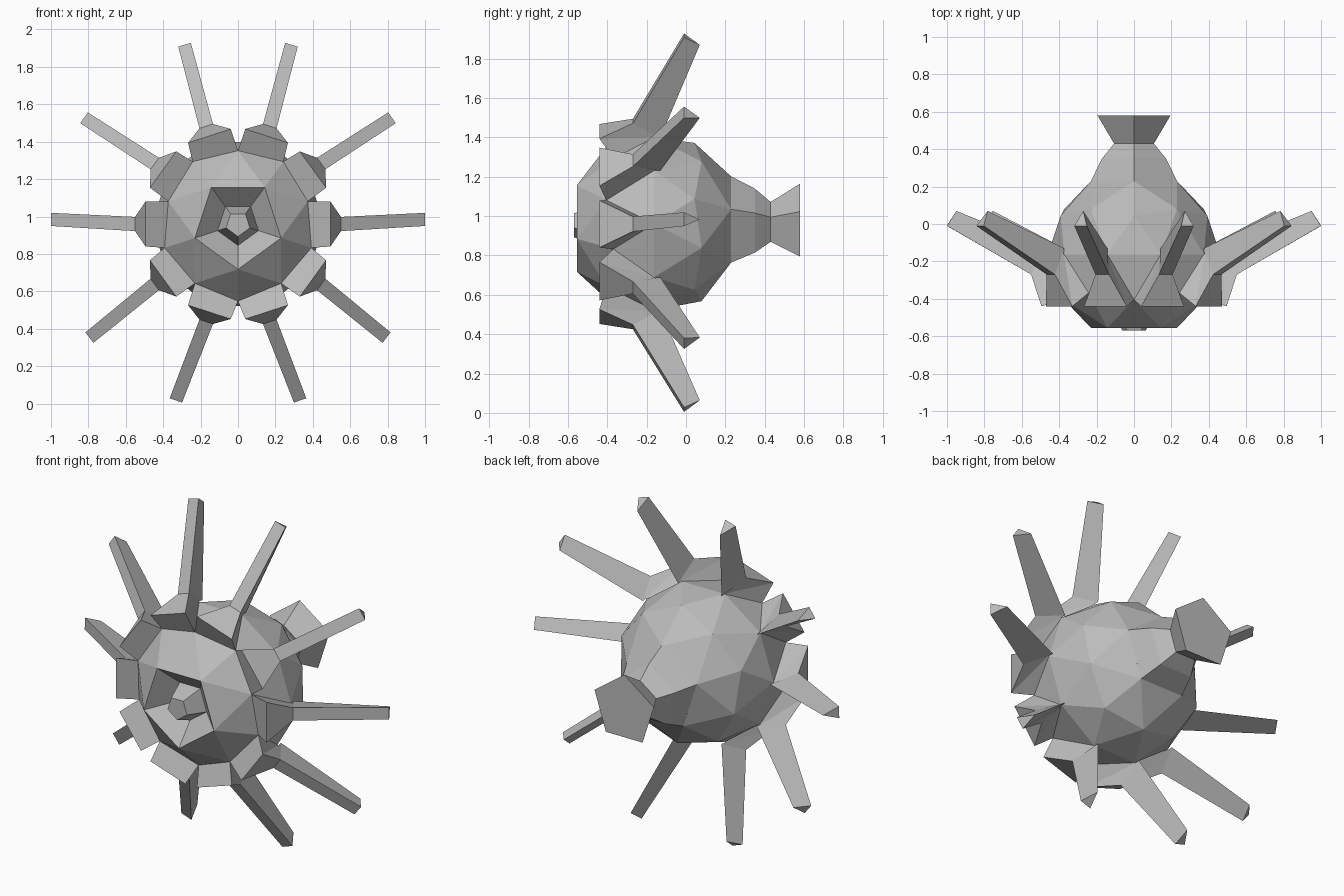
import bpy, bmesh, math
from mathutils import Matrix, Vector

cube = bpy.data.objects.get("Cube")
if cube:
    bpy.data.objects.remove(cube)

grey = bpy.data.materials.new("plain_grey")
grey.use_nodes = True
COLOR = (0.5, 0.5, 0.5, 1)
grey.diffuse_color = COLOR
grey.node_tree.nodes["Principled BSDF"].inputs["Base Color"].default_value = COLOR

RADIUS = 0.461
CENTRE = Vector((0, -0.163, 0.96))


def finish(name, bm):
    mesh = bpy.data.meshes.new(name)
    bm.to_mesh(mesh)
    bm.free()
    mesh.materials.append(grey)
    obj = bpy.data.objects.new(name, mesh)
    bpy.context.collection.objects.link(obj)
    return obj


def polar(angle, r, y, side=0.0):
    """Point around the body axis: r outward, side along the tangent."""
    c, s = math.cos(angle), math.sin(angle)
    return Vector((c * r - s * side, y, CENTRE.z + s * r + c * side))


def loft(name, rings):
    """Skin a list of matching rings and close the last one."""
    bm = bmesh.new()
    loops = [[bm.verts.new(p) for p in ring] for ring in rings]
    n = len(loops[0])
    for low, high in zip(loops, loops[1:]):
        for i in range(n):
            j = (i + 1) % n
            bm.faces.new((low[i], low[j], high[j], high[i]))
    bm.faces.new(loops[-1])
    # Orient faces consistently with the end cap as reference
    bm.faces.ensure_lookup_table()
    bm.normal_update()
    cap = bm.faces[-1]
    out = cap.calc_center_median() - sum(rings[-2], Vector()) / n
    if cap.normal.dot(out) < 0:
        bmesh.ops.reverse_faces(bm, faces=bm.faces[:])
    return finish(name, bm)


def pentagon(y, r, start):
    return [polar(math.radians(start + 72 * i), r, y) for i in range(5)]


# Faceted ball, poles along y, opened at both poles and under each leg
bm = bmesh.new()
bmesh.ops.create_icosphere(bm, subdivisions=2, radius=RADIUS)
turn = Matrix(((0, 1, 0, 0), (0, 0, 1, 0), (1, 0, 0, 0), (0, 0, 0, 1)))
bmesh.ops.transform(bm, matrix=Matrix.Translation(CENTRE) @ turn, verts=bm.verts[:])
poles = [v for v in bm.verts if abs(v.co.y - CENTRE.y) > RADIUS * 0.95]
bmesh.ops.delete(bm, geom=poles, context="VERTS")


def is_leg_face(face):
    offsets = sorted(v.co.y - CENTRE.y for v in face.verts)
    on_front = all(-0.6 * RADIUS < o < -0.3 * RADIUS for o in offsets[:2])
    return on_front and abs(offsets[2]) < 0.01


leg_faces = [f for f in bm.faces if is_leg_face(f)]
leg_bases = [[v.co.copy() for v in f.verts] for f in leg_faces]
bmesh.ops.delete(bm, geom=leg_faces, context="FACES")
finish("body", bm)

# Raised socket and three-sided spike leg on each opening
for base in leg_bases:
    apex = max(base, key=lambda p: p.y)
    angle = math.atan2(apex.z - CENTRE.z, apex.x)
    step = round(math.degrees(angle) / 36)
    lean = math.radians(1.4 if step % 2 == 0 else -1.4)
    tangent = Vector((-math.sin(angle), 0, math.cos(angle)))
    front = sorted((p for p in base if p is not apex), key=lambda p: p.dot(tangent))

    def triangle(a, r, y, half, back_r, back_y):
        return [polar(a, r, y, -half), polar(a, r, y, half), polar(a, back_r, back_y)]

    loft("spike_leg", [
        front + [apex],
        triangle(angle, 0.495, -0.44, 0.12, 0.465, -0.16),
        triangle(angle, 0.55, -0.27, 0.038, 0.462, -0.13),
        triangle(angle + lean, 1.0, -0.01, 0.035, 0.95, 0.07),
    ])

# Recessed mouth with a blunt nose in its middle
ring = RADIUS * 0.5257
depth = RADIUS * 0.8507
loft("mouth_and_nose", [
    pentagon(CENTRE.y - depth, ring, -90),
    pentagon(-0.45, 0.115, -90),
    pentagon(-0.57, 0.067, -90),
])

# Tapered neck opening into a flared tail
loft("tail", [
    pentagon(CENTRE.y + depth, ring, 90),
    pentagon(0.35, 0.18, 90),
    pentagon(0.43, 0.112, 90),
    pentagon(0.58, 0.205, 90),
])
